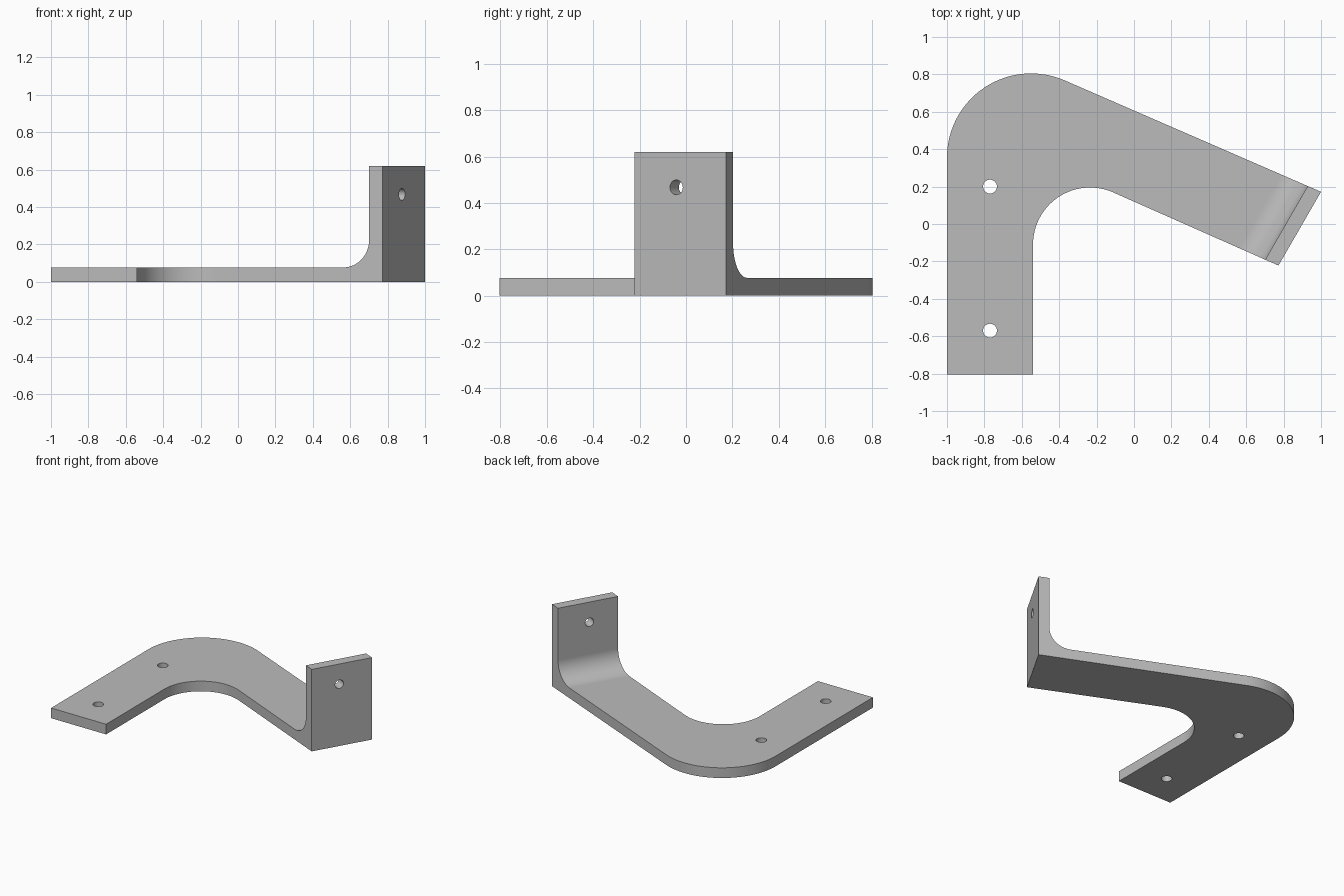
import bpy, bmesh
from math import sin, cos, radians, pi
from mathutils import Vector, Matrix

cube = bpy.data.objects.get("Cube")
if cube:
    bpy.data.objects.remove(cube, do_unlink=True)

THICK, HEIGHT, FILLET = 0.077, 0.62, 0.15
WALL_OFFSET = 0.78          # distance of the wall's outer face along its normal
WALL_TURN = radians(-30)    # heading of the wall's normal
ARM_END = 66.3              # angle at which both bends meet the slanted arm

steel = bpy.data.materials.new("grey steel")
steel.use_nodes = True
GREY = (0.5, 0.5, 0.5, 1)
steel.diffuse_color = GREY
steel.node_tree.nodes["Principled BSDF"].inputs["Base Color"].default_value = GREY


def arc(cx, cy, r, start, end, steps):
    angles = [radians(start + (end - start) * i / steps) for i in range(steps + 1)]
    return [(cx + r * cos(a), cy + r * sin(a)) for a in angles]


def prism(name, points, depth, matrix=Matrix()):
    """Extrude a flat outline along its own z, then place it."""
    bm = bmesh.new()
    face = bm.faces.new([bm.verts.new((x, y, 0)) for x, y in points])
    new = bmesh.ops.extrude_face_region(bm, geom=[face])["geom"]
    bmesh.ops.translate(bm, vec=(0, 0, depth),
                        verts=[v for v in new if isinstance(v, bmesh.types.BMVert)])
    bmesh.ops.recalc_face_normals(bm, faces=bm.faces)
    bm.transform(matrix)
    mesh = bpy.data.meshes.new(name)
    bm.to_mesh(mesh)
    bm.free()
    mesh.materials.append(steel)
    obj = bpy.data.objects.new(name, mesh)
    bpy.context.collection.objects.link(obj)
    return obj


def combine(target, tool, operation):
    """Apply a boolean and drop its tool."""
    mod = target.modifiers.new(operation.lower(), 'BOOLEAN')
    mod.operation, mod.object, mod.solver = operation, tool, 'EXACT'
    bpy.context.view_layer.objects.active = target
    bpy.ops.object.modifier_apply(modifier=mod.name)
    bpy.data.objects.remove(tool, do_unlink=True)


def beyond(start, tip):
    return tuple(Vector(start).lerp(Vector(tip), 1.1))


# Bent outline seen from above, running a little past the wall
inner = arc(-0.235, -0.11, 0.305, 180, ARM_END, 32)
outer = arc(-0.55, 0.355, 0.45, ARM_END, 180, 40)
outline = [(-1, -0.805), (-0.54, -0.805)] + inner
outline += [beyond(inner[-1], (0.772, -0.222)), beyond(outer[0], (1, 0.172))] + outer
bracket = prism("bent_bracket", outline, 1, Matrix.Translation((0, 0, -0.1)))

# Side profile: base plate, filleted corner and upright wall
wall_in = WALL_OFFSET - THICK
profile = [(-3, 0), (WALL_OFFSET, 0), (WALL_OFFSET, HEIGHT), (wall_in, HEIGHT)]
profile += arc(wall_in - FILLET, THICK + FILLET, FILLET, 0, -90, 20) + [(-3, THICK)]
turn = Matrix.Rotation(WALL_TURN, 4, 'Z')
sweep = turn @ Matrix.Translation((0, 3, 0)) @ Matrix.Rotation(pi / 2, 4, 'X')
combine(bracket, prism("side_profile", profile, 6, sweep), 'INTERSECT')

# Two mounting holes in the plate
for y in (0.2, -0.57):
    place = Matrix.Translation((-0.77, y, -0.1))
    combine(bracket, prism("plate_hole", arc(0, 0, 0.037, 0, 348.75, 31), 0.4, place), 'DIFFERENCE')

# One hole through the wall, square to its face
place = (Matrix.Translation((0.874, -0.04, 0.467)) @ turn
         @ Matrix.Rotation(pi / 2, 4, 'Y') @ Matrix.Translation((0, 0, -0.2)))
combine(bracket, prism("wall_hole", arc(0, 0, 0.032, 0, 348.75, 31), 0.4, place), 'DIFFERENCE')

# Smooth bends with crisp edges
bpy.ops.object.select_all(action='DESELECT')
bracket.select_set(True)
bpy.context.view_layer.objects.active = bracket
bpy.ops.object.shade_smooth_by_angle(angle=radians(30))
bracket.modifiers.new("even_normals", 'WEIGHTED_NORMAL').keep_sharp = True
